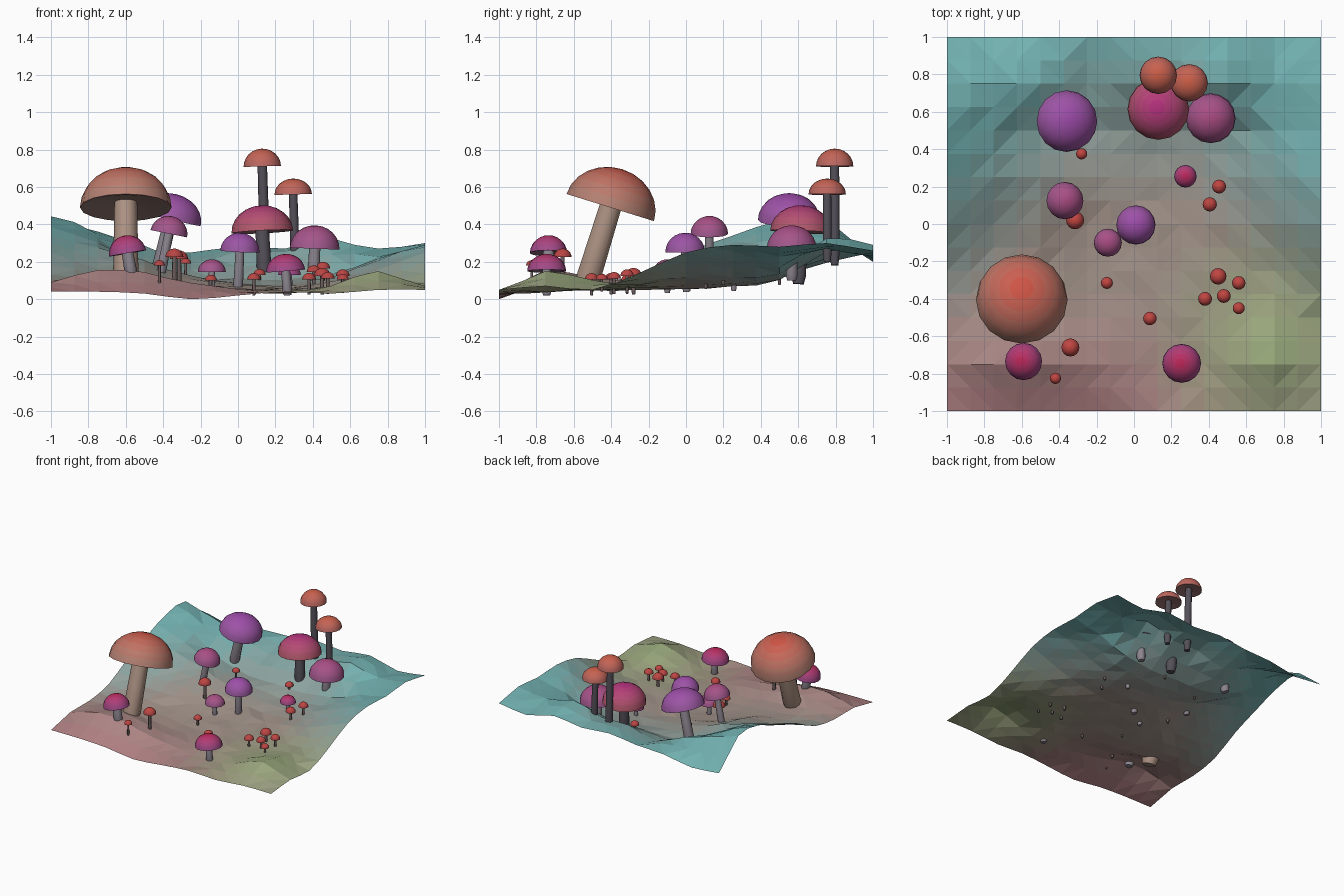
import bpy, bmesh, math, random
from mathutils import Vector

if "Cube" in bpy.data.objects:
    bpy.data.objects.remove(bpy.data.objects["Cube"])

random.seed(4)

# Coarse ground heights, 0.25 apart, one row per y from front to back
HEIGHTS = [
    "4 4 3 0 2 4 3 5 5",
    "9 15 14 9 5 3 7 15 7",
    "9 11 9 6 5 5 6 10 5",
    "13 10 8 6 5 5 6 8 14",
    "25 17 15 8 7 6 9 15 25",
    "34 27 20 12 8 7 12 20 29",
    "42 32 17 12 11 10 14 22 28",
    "43 36 28 20 25 26 32 27 30",
    "22 20 24 25 28 26 29 23 26",
]
HEIGHTS = [[int(v) / 100 for v in row.split()] for row in HEIGHTS]


def cubic(row, t):
    """Smooth interpolation through a row of nine values, t from -1 to 1."""
    t = max(0, min(8, (t + 1) * 4))
    i = min(7, int(t))
    f = t - i
    a, b, c, d = (row[max(0, min(8, i + k))] for k in (-1, 0, 1, 2))
    return b + 0.5 * f * (c - a + f * (2*a - 5*b + 4*c - d + f * (3*(b - c) + d - a)))


def ground(x, y):
    return max(0, cubic([cubic(row, x) for row in HEIGHTS], y))


def mix(a, b, t):
    return tuple(p + (q - p) * t for p, q in zip(a, b))


def material(name, color):
    m = bpy.data.materials.new(name)
    m.diffuse_color = (*color, 1)
    m.use_nodes = True
    m.node_tree.nodes["Principled BSDF"].inputs["Base Color"].default_value = m.diffuse_color
    return m


def finish(name, bm, mats):
    mesh = bpy.data.meshes.new(name)
    bm.to_mesh(mesh)
    bm.free()
    for m in mats:
        mesh.materials.append(m)
    ob = bpy.data.objects.new(name, mesh)
    bpy.context.collection.objects.link(ob)
    return ob


# Ground sheet: low-poly, coloured in patches from pink and green to teal
TEAL, BEIGE = (0.17, 0.44, 0.44), (0.37, 0.3, 0.26)
PINK, GREEN = (0.45, 0.2, 0.22), (0.32, 0.42, 0.2)


def ground_color(x, y):
    c = mix(BEIGE, TEAL, max(0, min(1, max(y, abs(x) + y - 0.3) * 1.1 - 0.1)))
    c = mix(c, PINK, max(0, min(1, -y * 1.3 - 0.4)) * max(0, min(1, 0.8 - x)))
    return mix(c, GREEN, max(0, 1 - math.hypot(x - 0.75, y + 0.65) / 0.7))


bm = bmesh.new()
bmesh.ops.create_grid(bm, x_segments=16, y_segments=16, size=1)
for v in bm.verts:
    v.co.z = ground(v.co.x, v.co.y)
    if max(abs(v.co.x), abs(v.co.y)) < 0.99:
        v.co.z += random.uniform(-0.008, 0.008)
bmesh.ops.triangulate(bm, faces=bm.faces[:])
PATCH = 16
for f in bm.faces:
    c = f.calc_center_median()
    i, j = (min(PATCH - 1, int((k + 1) / 2 * PATCH)) for k in (c.x, c.y))
    f.material_index = j * PATCH + i
patches = [material("ground_patch", ground_color((i + 0.5) * 2 / PATCH - 1, (j + 0.5) * 2 / PATCH - 1))
           for j in range(PATCH) for i in range(PATCH)]
finish("ground", bm, patches)


def lathe(name, profile, origin, axis, mats, bands, segs=16):
    """Revolve (radius, height) points about an axis; bands gives each row's material."""
    bm = bmesh.new()
    rot = Vector((0, 0, 1)).rotation_difference(axis)
    rings = []
    for r, z in profile:
        ring = []
        for k in range(segs):
            a = 2 * math.pi * k / segs
            ring.append(bm.verts.new(origin + rot @ Vector((r * math.cos(a), r * math.sin(a), z))))
        rings.append(ring)
    for n, (lo, hi) in enumerate(zip(rings, rings[1:])):
        for k in range(segs):
            m = (k + 1) % segs
            bm.faces.new((lo[k], hi[k], hi[m], lo[m])).material_index = bands[n]
    bmesh.ops.remove_doubles(bm, verts=bm.verts[:], dist=1e-5)
    bmesh.ops.recalc_face_normals(bm, faces=bm.faces[:])
    ob = finish(name, bm, mats)
    bpy.ops.object.select_all(action='DESELECT')
    ob.select_set(True)
    bpy.context.view_layer.objects.active = ob
    bpy.ops.object.shade_smooth_by_angle(angle=math.radians(40))


# Styles: crown colour, rim colour, stem colour
GREY, DARK = (0.27, 0.24, 0.28), (0.09, 0.08, 0.1)
COLORS = {
    "orange": ((0.62, 0.09, 0.06), (0.46, 0.22, 0.17), (0.42, 0.29, 0.23)),
    "tall": ((0.6, 0.11, 0.06), (0.5, 0.14, 0.12), DARK),
    "purple": ((0.34, 0.07, 0.4), (0.33, 0.1, 0.36), GREY),
    "pink": ((0.5, 0.02, 0.1), (0.36, 0.07, 0.25), GREY),
    "rose": ((0.45, 0.03, 0.2), (0.45, 0.1, 0.15), DARK),
    "mauve": ((0.4, 0.07, 0.22), (0.36, 0.1, 0.27), GREY),
    "red": ((0.55, 0.06, 0.05), (0.45, 0.06, 0.06), (0.15, 0.11, 0.11)),
}
STYLES = {}
for key, (crown, rim, stem) in COLORS.items():
    caps = [material(key + "_cap", mix(crown, rim, t / 5)) for t in range(6)]
    under = material(key + "_underside", mix(rim, (0.2, 0.18, 0.18), 0.6))
    STYLES[key] = (caps + [under], [material(key + "_stem", stem)])


def mushroom(name, style, x, y, z, r, h, stem_r, lean=(0, 0), depth=0.05):
    """x, y, z is the rim centre; lean is the stem's sideways slope; depth is buried length."""
    axis = Vector((lean[0], lean[1], 1)).normalized()
    rim = Vector((x, y, z))
    cap_mats, stem_mats = STYLES[style]
    dome = [(r * math.sin(t), h * math.cos(t)) for t in (math.pi / 12 * k for k in range(7))]
    under = [(0.9 * r, 0.01 * r), (0.5 * r, 0.1 * r), (0, 0.13 * r)]
    lathe(name + "_cap", dome + under, rim, axis, cap_mats, [0, 1, 2, 3, 4, 5, 6, 6, 6])
    # Stem runs from just under the ground up into the cap
    bx, by = (c - l * (z - 0.1) for c, l in zip((x, y), lean))
    bottom = max(0.02, ground(bx, by) - min(depth, stem_r * 3))
    length = (z - bottom) / axis.z
    base = rim - axis * length
    s = stem_r
    shaft = [(0, 0), (0.75 * s, 0), (s, 0.15 * length), (0.95 * s, 0.6 * length),
             (0.9 * s, length + 0.12 * r), (0, length + 0.12 * r)]
    lathe(name + "_stem", shaft, base, axis, stem_mats, [0] * 5, 10)


# Large and medium mushrooms
mushroom("giant_mushroom", "orange", -0.6, -0.405, 0.49, 0.245, 0.215, 0.068, (0, 0.31))
mushroom("purple_mushroom", "purple", -0.36, 0.55, 0.43, 0.165, 0.135, 0.038, (0.24, -0.03), 0.03)
mushroom("left_mauve_mushroom", "mauve", -0.37, 0.125, 0.35, 0.1, 0.095, 0.026, (0.2, 0), 0.03)
mushroom("middle_mushroom", "purple", 0.01, -0.005, 0.255, 0.105, 0.1, 0.026, (0.05, -0.04), 0.03)
mushroom("middle_small_mushroom", "mauve", -0.14, -0.1, 0.145, 0.075, 0.068, 0.018, (0, 0), 0.03)
mushroom("back_pink_mushroom", "rose", 0.13, 0.615, 0.36, 0.165, 0.142, 0.04, (-0.05, 0.05), 0.08)
mushroom("tallest_mushroom", "tall", 0.13, 0.795, 0.71, 0.1, 0.095, 0.028, (-0.03, 0), 0.09)
mushroom("second_tall_mushroom", "tall", 0.295, 0.755, 0.56, 0.1, 0.085, 0.025, (-0.03, 0), 0.08)
mushroom("back_mauve_mushroom", "mauve", 0.41, 0.565, 0.27, 0.133, 0.125, 0.033, (0.04, 0), 0.06)
mushroom("front_left_mushroom", "pink", -0.59, -0.735, 0.245, 0.1, 0.097, 0.034, (-0.17, 0.02), 0.03)
mushroom("front_right_mushroom", "pink", 0.255, -0.745, 0.15, 0.104, 0.092, 0.026, (-0.08, 0), 0.03)
mushroom("right_pink_mushroom", "pink", 0.275, 0.255, 0.13, 0.06, 0.055, 0.016, (0, 0), 0.03)

# Little red mushrooms: x, y, rim height, radius
LITTLE = [
    (-0.315, 0.02, 0.215, 0.048), (-0.28, 0.375, 0.19, 0.03), (-0.34, -0.66, 0.225, 0.048),
    (-0.42, -0.825, 0.18, 0.03), (-0.145, -0.315, 0.1, 0.032), (0.085, -0.505, 0.105, 0.036),
    (0.405, 0.105, 0.145, 0.038), (0.455, 0.2, 0.165, 0.037), (0.45, -0.28, 0.125, 0.044),
    (0.38, -0.4, 0.105, 0.037), (0.48, -0.385, 0.11, 0.037), (0.56, -0.315, 0.125, 0.036),
    (0.56, -0.45, 0.105, 0.032), (0.115, 0.5, 0.13, 0.033),
]
for n, (x, y, z, r) in enumerate(LITTLE, 1):
    mushroom(f"little_mushroom_{n}", "red", x, y, z, r, r * 0.95, r * 0.26, (0, 0), 0.03)
